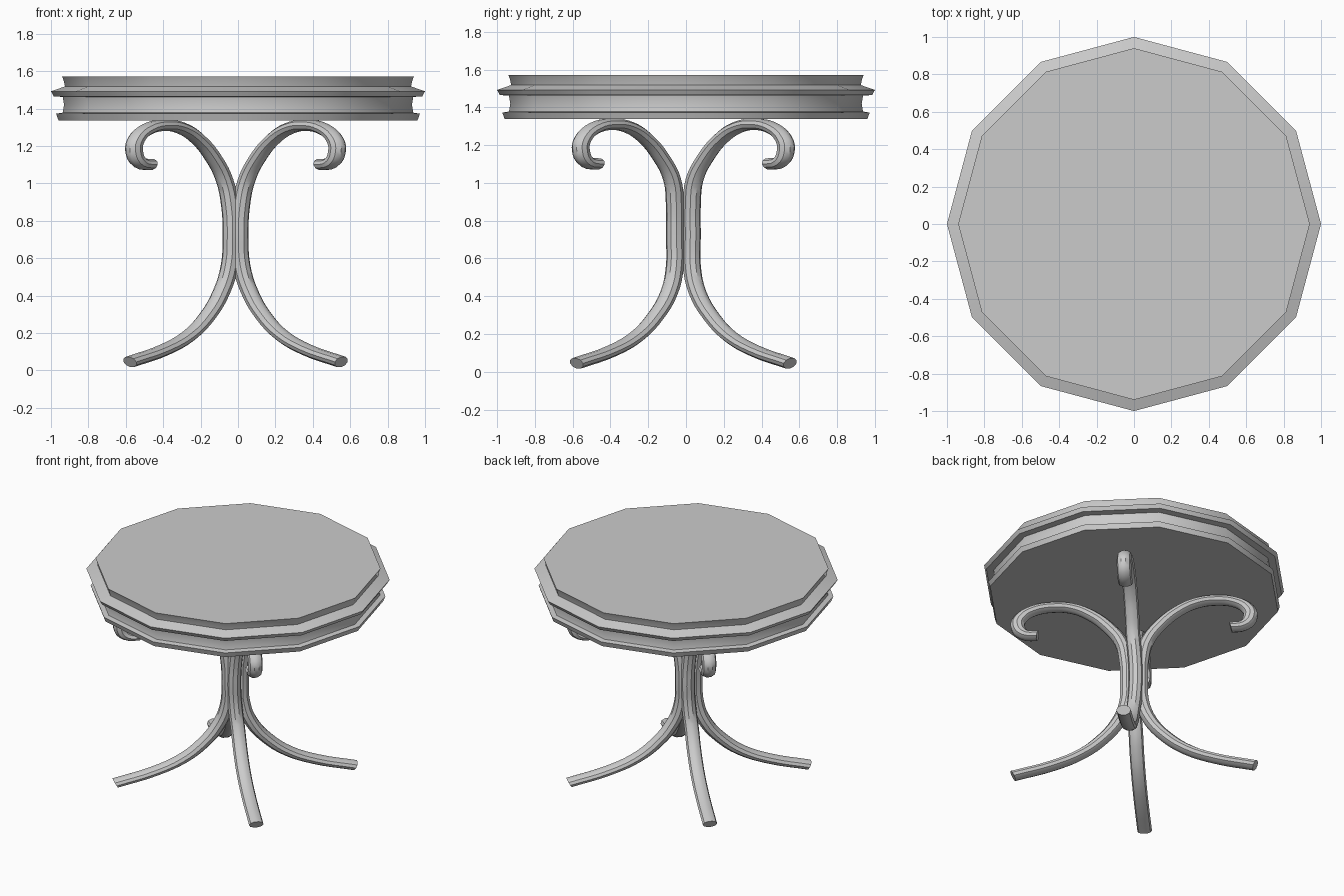
import bpy, bmesh
from math import cos, sin, pi, radians

if "Cube" in bpy.data.objects:
    bpy.data.objects.remove(bpy.data.objects["Cube"])

CX, CY = -0.013, -0.014   # legs sit slightly off the tabletop centre
SQUASH = 0.65             # tubes are wider than they are tall


def smooth(ob):
    bpy.ops.object.select_all(action='DESELECT')
    ob.select_set(True)
    bpy.context.view_layer.objects.active = ob
    bpy.ops.object.shade_smooth_by_angle(angle=radians(35))


def lathe(name, profile, sides):
    bm = bmesh.new()
    rings = [[bm.verts.new((r * cos(2 * pi * i / sides), r * sin(2 * pi * i / sides), z))
              for i in range(sides)] for r, z in profile]
    for a, b in zip(rings, rings[1:]):
        for i in range(sides):
            j = (i + 1) % sides
            bm.faces.new((a[i], a[j], b[j], b[i]))
    bm.faces.new(rings[0][::-1])
    bm.faces.new(rings[-1])
    me = bpy.data.meshes.new(name)
    bm.to_mesh(me)
    bm.free()
    ob = bpy.data.objects.new(name, me)
    bpy.context.collection.objects.link(ob)
    smooth(ob)


# Twelve-sided moulded tabletop, from bottom to top
lathe("tabletop", [(0.96, 1.337), (0.972, 1.372), (0.937, 1.378), (0.93, 1.42),
                   (0.937, 1.462), (0.985, 1.465), (1.0, 1.492), (0.925, 1.518),
                   (0.932, 1.55), (0.94, 1.57)], 12)

# Leg path: (sideways offset, height) from foot to scroll end
PATH = [(0.565, 0.045), (0.38, 0.11), (0.25, 0.185), (0.15, 0.29), (0.075, 0.42),
        (0.032, 0.56), (0.022, 0.72), (0.03, 0.88), (0.06, 1.02), (0.115, 1.13),
        (0.2, 1.235), (0.29, 1.295), (0.38, 1.31), (0.47, 1.29), (0.53, 1.235),
        (0.542, 1.17), (0.51, 1.11), (0.45, 1.1)]


def leg(name, sx, sy):
    cu = bpy.data.curves.new(name, 'CURVE')
    cu.dimensions = '3D'
    cu.bevel_depth = 0.048
    cu.bevel_resolution = 3
    cu.resolution_u = 4
    cu.use_fill_caps = True
    sp = cu.splines.new('BEZIER')
    sp.bezier_points.add(len(PATH) - 1)
    for p, (d, z) in zip(sp.bezier_points, PATH):
        p.co = (sx * d, sy * max(d, 0.045), z / SQUASH)
        p.handle_left_type = p.handle_right_type = 'AUTO'
    ob = bpy.data.objects.new(name, cu)
    bpy.context.collection.objects.link(ob)
    ob.location = (CX, CY, 0)
    ob.scale = (1, 1, SQUASH)
    bpy.ops.object.select_all(action='DESELECT')
    ob.select_set(True)
    bpy.context.view_layer.objects.active = ob
    bpy.ops.object.convert(target='MESH')
    bpy.ops.object.transform_apply(location=True, rotation=False, scale=True)
    smooth(bpy.context.view_layer.objects.active)


# Four diagonal scrolled legs
for sy, end in ((-1, "front"), (1, "back")):
    for sx, side in ((-1, "left"), (1, "right")):
        leg(f"{end}_{side}_leg", sx, sy)
